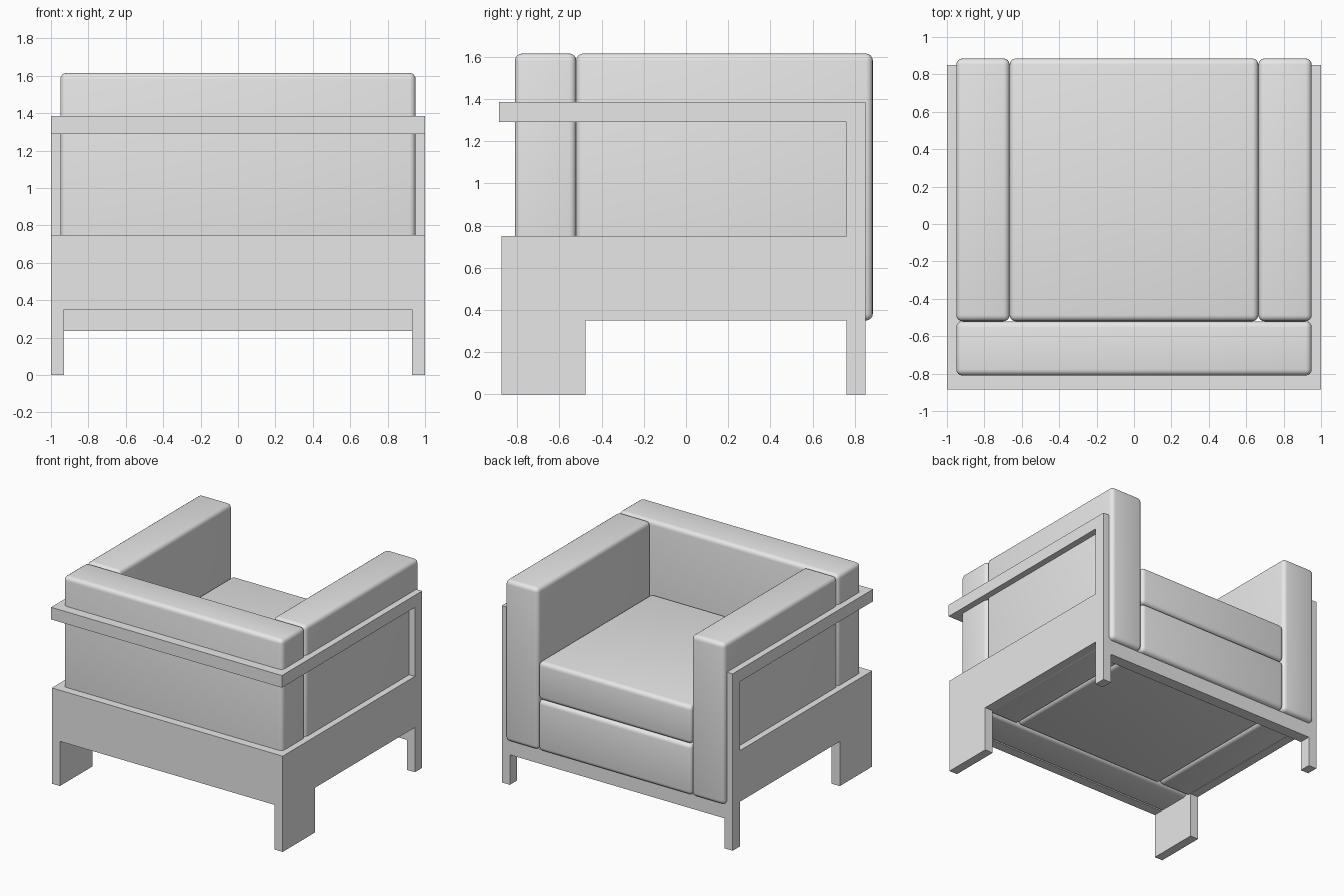
import bpy
import bmesh

default = bpy.data.objects.get("Cube")
if default:
    bpy.data.objects.remove(default, do_unlink=True)

grey = bpy.data.materials.new("plain_grey")
grey.use_nodes = True
grey.diffuse_color = (0.8, 0.8, 0.8, 1)
grey.node_tree.nodes["Principled BSDF"].inputs["Base Color"].default_value = (0.8, 0.8, 0.8, 1)


def prism(name, profile, x0, x1):
    """Extrude a (y, z) outline from x0 to x1."""
    bm = bmesh.new()
    face = bm.faces.new([bm.verts.new((x0, y, z)) for y, z in profile])
    new = bmesh.ops.extrude_face_region(bm, geom=[face])["geom"]
    moved = [v for v in new if isinstance(v, bmesh.types.BMVert)]
    bmesh.ops.translate(bm, verts=moved, vec=(x1 - x0, 0, 0))
    bmesh.ops.recalc_face_normals(bm, faces=bm.faces)
    mesh = bpy.data.meshes.new(name)
    bm.to_mesh(mesh)
    bm.free()
    mesh.materials.append(grey)
    obj = bpy.data.objects.new(name, mesh)
    bpy.context.collection.objects.link(obj)
    return obj


def box(name, x0, x1, y0, y1, z0, z1):
    return prism(name, [(y0, z0), (y1, z0), (y1, z1), (y0, z1)], x0, x1)


def select(obj):
    bpy.ops.object.select_all(action='DESELECT')
    obj.select_set(True)
    bpy.context.view_layer.objects.active = obj


def cushion(name, *bounds):
    obj = box(name, *bounds)
    bevel = obj.modifiers.new("soft_edges", 'BEVEL')
    bevel.width = 0.033
    bevel.segments = 4
    select(obj)
    bpy.ops.object.shade_smooth()


# Frame: side panels with legs, post and top rail, open towards the back
side = [(-.875, 0), (-.475, 0), (-.475, .35), (.76, .35), (.76, 0), (.85, 0),
        (.85, 1.385), (-.885, 1.385), (-.885, 1.29), (.76, 1.29), (.76, .75), (-.875, .75)]
frame = prism("frame", side, .93, 1)
pieces = [
    prism("other_side", side, -1, -.93),
    box("back_panel", -.93, .93, -.875, -.8, .35, .75),
    box("back_rail", -.93, .93, -.885, -.79, 1.29, 1.385),
    box("front_bar", -.93, .93, .76, .85, .235, .35),
]

# Merge the frame into one clean solid
select(frame)
for piece in pieces:
    union = frame.modifiers.new("union", 'BOOLEAN')
    union.operation = 'UNION'
    union.solver = 'EXACT'
    union.object = piece
    bpy.ops.object.modifier_apply(modifier=union.name)
    bpy.data.objects.remove(piece, do_unlink=True)

# Cushions
cushion("back_cushion", -.95, .95, -.81, -.52, .35, 1.615)
cushion("left_arm_cushion", .665, .95, -.52, .885, .35, 1.615)
cushion("right_arm_cushion", -.95, -.665, -.52, .885, .35, 1.615)
cushion("base_cushion", -.665, .665, -.52, .885, .35, .75)
cushion("seat_cushion", -.665, .665, -.52, .885, .75, 1.05)
